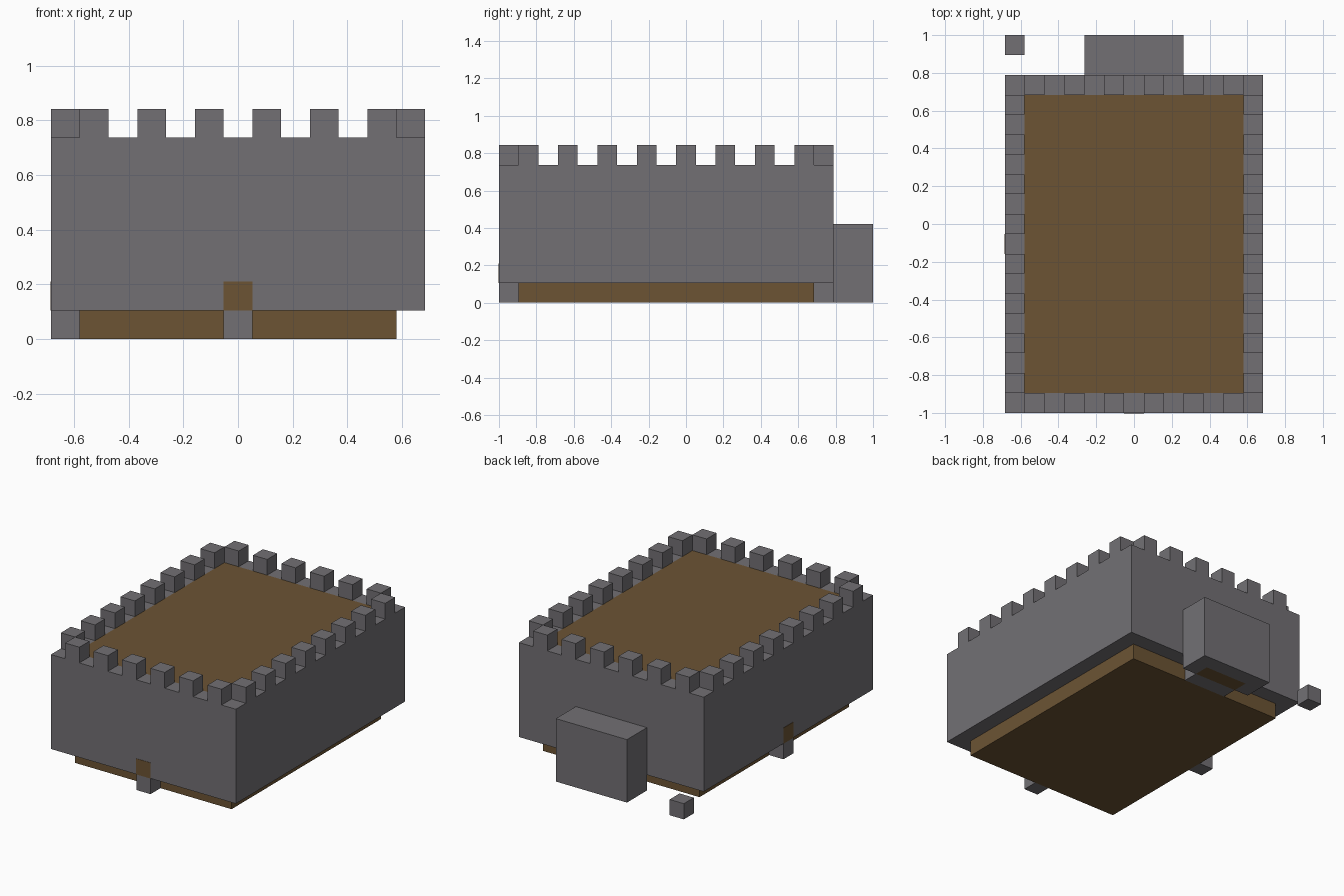
import bpy
import bmesh
from mathutils import Vector

U = 2 / 19          # one building block
W, L = 13, 17       # footprint of the walls in blocks
TOP = 7             # wall-walk height in blocks

cube = bpy.data.objects.get("Cube")
if cube:
    bpy.data.objects.remove(cube, do_unlink=True)


def material(name, color):
    m = bpy.data.materials.new(name)
    m.use_nodes = True
    m.diffuse_color = color
    m.node_tree.nodes["Principled BSDF"].inputs["Base Color"].default_value = color
    return m


stone = material("grey_stone", (0.17, 0.163, 0.175, 1))
wood = material("brown_wood", (0.15, 0.088, 0.034, 1))


def blocks(name, mat, boxes):
    """One object from boxes given as (low corner, high corner) in block units."""
    bm = bmesh.new()
    for low, high in boxes:
        low, high = Vector(low), Vector(high)
        mid, size = (low + high) / 2, high - low
        for v in bmesh.ops.create_cube(bm, size=1)["verts"]:
            p = Vector(a * b for a, b in zip(v.co, size)) + mid
            v.co = ((p.x - W / 2) * U, p.y * U - 1, p.z * U)
    mesh = bpy.data.meshes.new(name)
    bm.to_mesh(mesh)
    bm.free()
    mesh.materials.append(mat)
    obj = bpy.data.objects.new(name, mesh)
    bpy.context.collection.objects.link(obj)
    return obj


def cell(x, y, z):
    return (x, y, z), (x + 1, y + 1, z + 1)


# Wooden base and roof deck
blocks("base_floor", wood, [((1, 1, 0), (W - 1, L - 1, 1))])
blocks("roof_deck", wood, [((1, 1, TOP - 1), (W - 1, L - 1, TOP))])

# Curtain walls
for name, low, high in (
    ("front_wall", (0, 0, 1), (W, 1, TOP)),
    ("back_wall", (0, L - 1, 1), (W, L, TOP)),
    ("right_wall", (0, 1, 1), (1, L - 1, TOP)),
    ("left_wall", (W - 1, 1, 1), (W, L - 1, TOP)),
):
    blocks(name, stone, [(low, high)])

# Battlements on every second block, corners left open
for name, y in (("front_battlements", 0), ("back_battlements", L - 1)):
    blocks(name, stone, [cell(x, y, TOP) for x in range(1, W, 2)])
for name, x in (("right_battlements", 0), ("left_battlements", W - 1)):
    blocks(name, stone, [cell(x, y, TOP) for y in range(1, L, 2)])

# Doors as thin plates, each above a stone step
T = 0.02
blocks("front_door", wood, [((6, -T, 1), (7, T, 2))])
blocks("right_door", wood, [((-T, 8, 1), (T, 9, 2))])
blocks("front_step", stone, [cell(6, 0, 0)])
blocks("right_step", stone, [cell(0, 8, 0)])
blocks("back_step", stone, [((5, L - 1, 0), (8, L, 1))])

# Rear annex with a wooden floor
blocks("annex", stone, [
    ((4, L, 0), (5, L + 2, 4)),
    ((8, L, 0), (9, L + 2, 4)),
    ((5, L + 1, 0), (8, L + 2, 4)),
    ((5, L, 1), (8, L + 1, 4)),
])
blocks("annex_floor", wood, [((5, L, 0), (8, L + 1, 1))])

# Loose stone behind the right corner
blocks("loose_stone", stone, [cell(0, L + 1, 0)])
